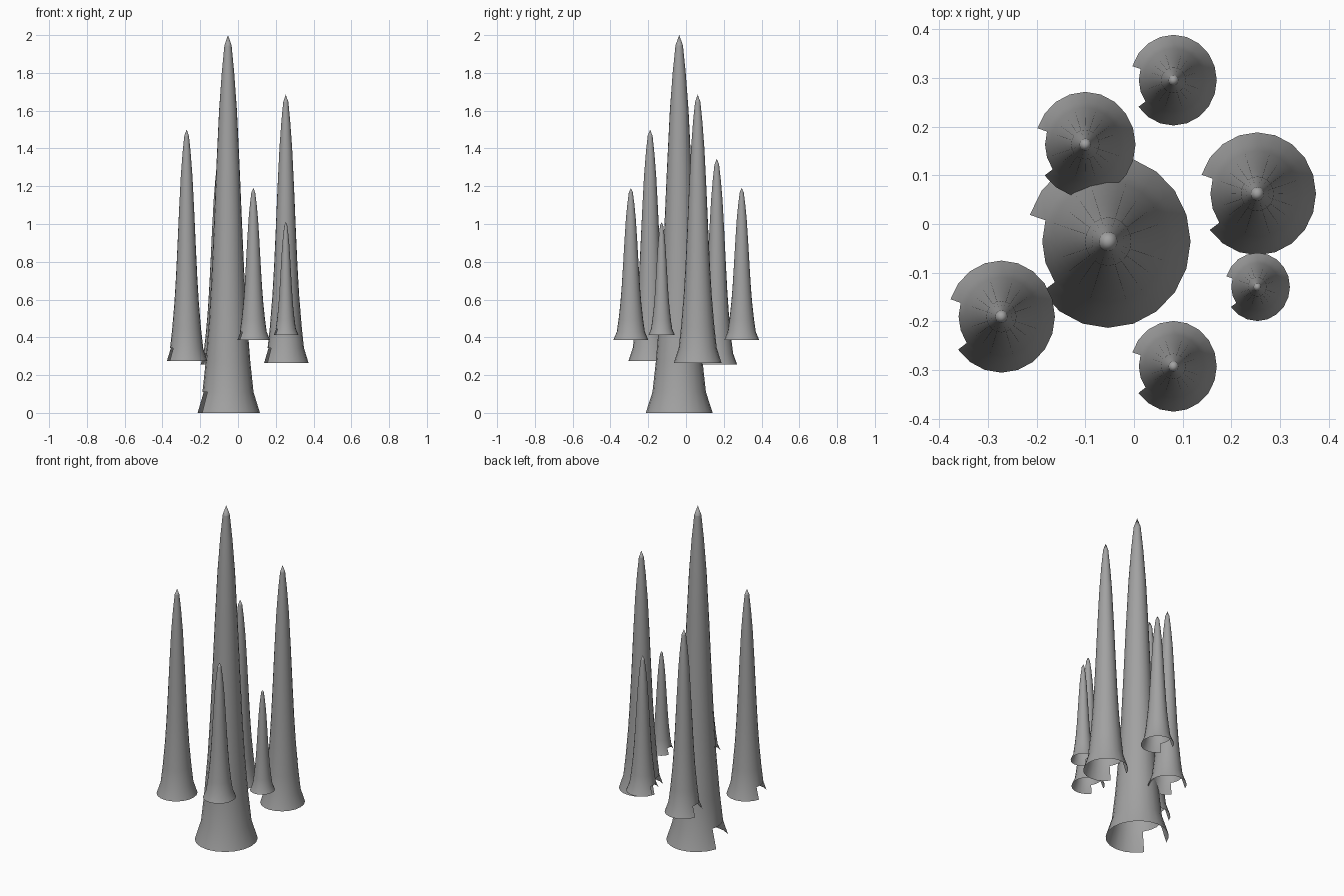
import bpy
import bmesh
import math

cube = bpy.data.objects.get("Cube")
if cube:
    bpy.data.objects.remove(cube, do_unlink=True)


def make_material(name, value):
    mat = bpy.data.materials.new(name)
    mat.use_nodes = True
    colour = (value, value, value, 1)
    mat.diffuse_color = colour
    mat.node_tree.nodes["Principled BSDF"].inputs["Base Color"].default_value = colour
    return mat


stone = make_material("stone grey", 0.36)

SIDES = 20
OVAL = 0.955          # spires are slightly narrower across x
NOTCH = (9, 10, 11)   # missing wall panels on the right side of the base ring

# Spire outline: (height fraction, radius fraction)
PROFILE = [(0, 1), (0.055, 0.8), (0.135, 0.7), (0.25, 0.59), (0.36, 0.515),
           (0.5, 0.44), (0.65, 0.365), (0.8, 0.28), (0.9, 0.195), (0.973, 0.112)]


def make_spire(name, x, y, bottom, top, radius):
    """Hollow, open-bottomed spire with a notched rim and a pointed cap."""
    bm = bmesh.new()
    height = top - bottom
    rings = []
    for t, r in PROFILE:
        ring = []
        for i in range(SIDES):
            a = math.tau * i / SIDES
            ring.append(bm.verts.new((radius * r * OVAL * math.cos(a),
                                      radius * r * math.sin(a), height * t)))
        rings.append(ring)
    tip = bm.verts.new((0, 0, height))
    for level, (low, high) in enumerate(zip(rings, rings[1:])):
        for i in range(SIDES):
            if level == 0 and i in NOTCH:
                continue
            j = (i + 1) % SIDES
            bm.faces.new((low[i], low[j], high[j], high[i]))
    for i in range(SIDES):
        bm.faces.new((rings[-1][i], rings[-1][(i + 1) % SIDES], tip))
    # Rim vertices left without a panel
    bmesh.ops.delete(bm, geom=[v for v in bm.verts if not v.link_faces], context="VERTS")
    # Smooth walls with a crisp line under the cap
    for face in bm.faces:
        face.smooth = True
    for i in range(SIDES):
        edge = bm.edges.get((rings[-1][i], rings[-1][(i + 1) % SIDES]))
        edge.smooth = False
    mesh = bpy.data.meshes.new(name)
    bm.to_mesh(mesh)
    bm.free()
    mesh.materials.append(stone)
    obj = bpy.data.objects.new(name, mesh)
    obj.location = (x, y, bottom)
    bpy.context.collection.objects.link(obj)
    return obj


# Central spire and the ring of smaller floating ones
make_spire("main_spire", -0.053, -0.036, 0, 2, 0.177)
make_spire("left_tall_spire", 0.253, 0.062, 0.265, 1.685, 0.126)
make_spire("right_spire", -0.272, -0.19, 0.275, 1.5, 0.115)
make_spire("back_right_spire", -0.1, 0.163, 0.255, 1.345, 0.108)
make_spire("back_spire", 0.081, 0.295, 0.385, 1.19, 0.093)
make_spire("front_spire", 0.081, -0.292, 0.385, 1.19, 0.093)
make_spire("left_small_spire", 0.253, -0.129, 0.412, 1.01, 0.07)
